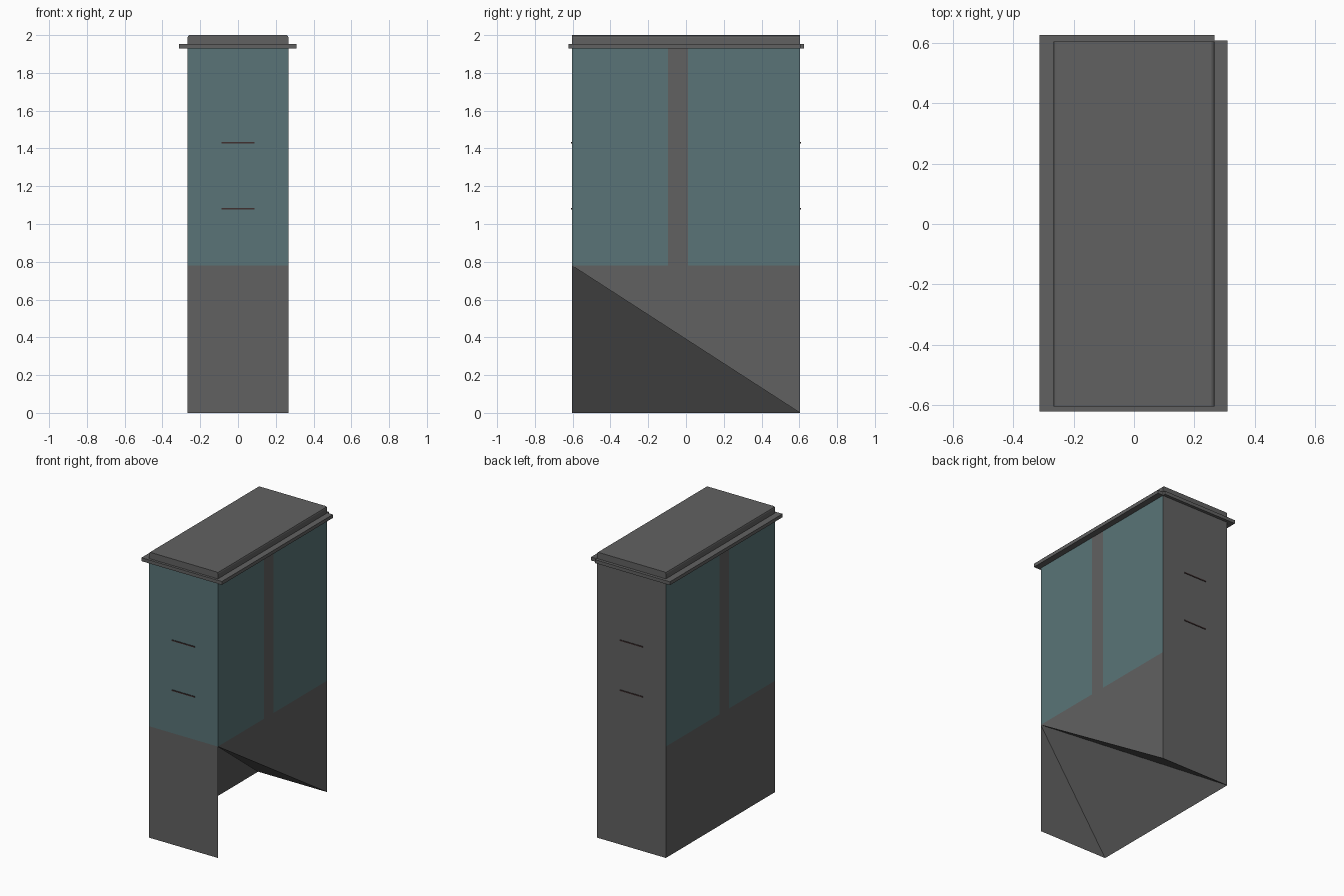
import bpy
from mathutils import Vector

if "Cube" in bpy.data.objects:
    bpy.data.objects.remove(bpy.data.objects["Cube"])

X, Y = 0.267, 0.604            # half width and half depth of the cabin
SILL, EAVE, TOP = 0.78, 1.93, 2.0
CENTRE = Vector((0, 0, 1))


def material(name, rgb):
    m = bpy.data.materials.new(name)
    m.diffuse_color = (*rgb, 1)
    m.use_nodes = True
    m.node_tree.nodes["Principled BSDF"].inputs["Base Color"].default_value = m.diffuse_color
    return m


GREY = material("dark_grey", (0.12, 0.12, 0.12))
GLASS = material("teal_glass", (0.10, 0.175, 0.185))
SLOT = material("dark_slot", (0.05, 0.03, 0.03))


def make(name, verts, faces, mat):
    me = bpy.data.meshes.new(name)
    me.from_pydata(verts, [], faces)
    me.materials.append(mat)
    ob = bpy.data.objects.new(name, me)
    bpy.context.collection.objects.link(ob)
    return ob


def sheet(name, pts, mat=GREY):
    # single flat face, turned to face away from the cabin centre
    a, b, c = (Vector(p) for p in pts[:3])
    if (b - a).cross(c - a).dot(a - CENTRE) < 0:
        pts = pts[::-1]
    return make(name, pts, [tuple(range(len(pts)))], mat)


def prism(name, profile, y0, y1, mat=GREY):
    # counter-clockwise xz profile (seen from the front) extruded along y
    n = len(profile)
    verts = [(x, y, z) for y in (y0, y1) for x, z in profile]
    faces = [tuple(range(n)), tuple(range(2 * n - 1, n - 1, -1))]
    faces += [(i, i + n, (i + 1) % n + n, (i + 1) % n) for i in range(n)]
    return make(name, verts, faces, mat)


def box(name, x0, x1, y0, y1, z0, z1, mat=GREY):
    return prism(name, [(x0, z0), (x1, z0), (x1, z1), (x0, z1)], y0, y1, mat)


def end_panel(name, y, z0, z1, mat=GREY):
    sheet(name, [(-X, y, z0), (X, y, z0), (X, y, z1), (-X, y, z1)], mat)


def side_panel(name, x, y0, y1, z0, z1, mat=GREY):
    sheet(name, [(x, y0, z0), (x, y1, z0), (x, y1, z1), (x, y0, z1)], mat)


# front and back walls
end_panel("front_lower_panel", -Y, 0, SILL)
end_panel("front_window", -Y, SILL, EAVE, GLASS)
end_panel("back_wall", Y, 0, EAVE)

# side windows with the off-centre pillar
for side, x in (("left", -X), ("right", X)):
    side_panel(side + "_front_window", x, -Y, -0.095, SILL, EAVE, GLASS)
    side_panel(side + "_pillar", x, -0.095, 0.01, SILL, EAVE)
    side_panel(side + "_rear_window", x, 0.01, Y, SILL, EAVE, GLASS)

# lower sides: full on the left, cut diagonally on the right
side_panel("left_lower_panel", -X, -Y, Y, 0, SILL)
sheet("right_lower_panel", [(X, -Y, SILL), (X, Y, 0), (X, Y, SILL)])

# folded floor rising to the front right corner
peak, back_left = (X, -Y, SILL), (-X, Y, 0)
sheet("floor_back", [peak, (X, Y, 0), back_left])
sheet("floor_left", [peak, back_left, (-X, -Y, 0)])

# thin bars on both ends
for end, y in (("front", -Y), ("back", Y)):
    for level, z in (("lower", 1.08), ("upper", 1.43)):
        box(f"{end}_{level}_bar", -0.088, 0.088, y - 0.004, y + 0.004,
            z - 0.004, z + 0.004, SLOT)

# eave trim strips
box("left_trim", -0.313, -X, -0.621, 0.625, EAVE, 1.954)
box("right_trim", X, 0.31, -0.621, 0.607, EAVE, 1.954)
box("front_trim", -X, X, -0.621, -Y, EAVE, 1.954)
box("back_trim", -X, X, Y, 0.625, EAVE, 1.954)

# roof cap with softened long edges
prism("roof_cap", [(-X, EAVE), (X, EAVE), (X, 1.988), (X - 0.003, 1.996),
                   (X - 0.01, TOP), (0.01 - X, TOP), (0.003 - X, 1.996),
                   (-X, 1.988)], -Y, Y)
